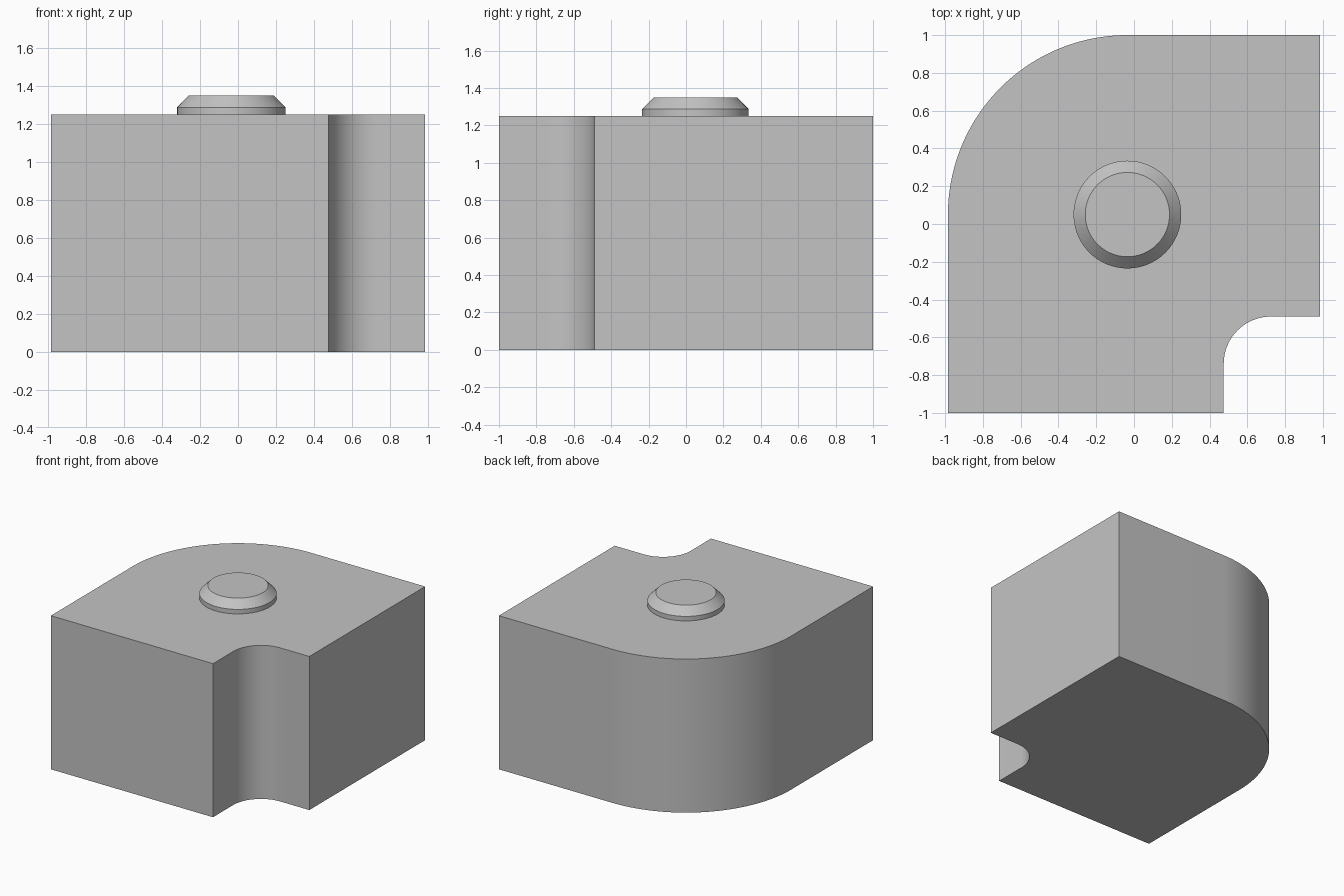
import bpy
import bmesh
from math import cos, sin, pi, radians
from mathutils import Vector

cube = bpy.data.objects.get("Cube")
if cube:
    bpy.data.objects.remove(cube, do_unlink=True)

BLOCK_TOP = 1.25
CENTRE = (-0.035, 0.05)     # shared by the rounded corner and the button

grey = bpy.data.materials.new("plain grey")
grey.use_nodes = True
colour = (0.55, 0.55, 0.55, 1)
grey.diffuse_color = colour
grey.node_tree.nodes["Principled BSDF"].inputs["Base Color"].default_value = colour


def arc(centre, radius, start, end, steps):
    """Points along a circular arc, angles in degrees."""
    angles = [radians(start + (end - start) * i / steps) for i in range(steps + 1)]
    return [(centre[0] + radius * cos(a), centre[1] + radius * sin(a)) for a in angles]


def finish(name, bm):
    bmesh.ops.recalc_face_normals(bm, faces=bm.faces)
    mesh = bpy.data.meshes.new(name)
    bm.to_mesh(mesh)
    bm.free()
    mesh.materials.append(grey)
    obj = bpy.data.objects.new(name, mesh)
    bpy.context.collection.objects.link(obj)
    bpy.ops.object.select_all(action='DESELECT')
    obj.select_set(True)
    bpy.context.view_layer.objects.active = obj
    bpy.ops.object.shade_smooth_by_angle(angle=radians(30))
    return obj


# Block: extruded outline with a large rounded corner and a filleted notch
outline = [(-0.985, -1), (0.475, -1)]
outline += arc((0.725, -0.74), 0.25, 180, 90, 24)
outline += [(0.985, -0.49), (0.985, 1)]
outline += arc(CENTRE, 0.95, 90, 180, 48)
bm = bmesh.new()
base = bm.faces.new([bm.verts.new((x, y, 0)) for x, y in outline])
top = bmesh.ops.extrude_face_region(bm, geom=[base], use_keep_orig=True)
bmesh.ops.translate(bm, vec=Vector((0, 0, BLOCK_TOP)),
                    verts=[v for v in top["geom"] if isinstance(v, bmesh.types.BMVert)])
finish("notched_block", bm)

# Button: short disc with a chamfered rim
bm = bmesh.new()
rings = []
for radius, z in ((0.285, BLOCK_TOP), (0.285, 1.287), (0.223, 1.35)):
    points = arc(CENTRE, radius, 0, 360, 96)[:-1]
    rings.append([bm.verts.new((x, y, z)) for x, y in points])
for low, high in zip(rings, rings[1:]):
    for i in range(len(low)):
        j = (i + 1) % len(low)
        bm.faces.new((low[i], low[j], high[j], high[i]))
bm.faces.new(rings[-1])
finish("chamfered_button", bm)
